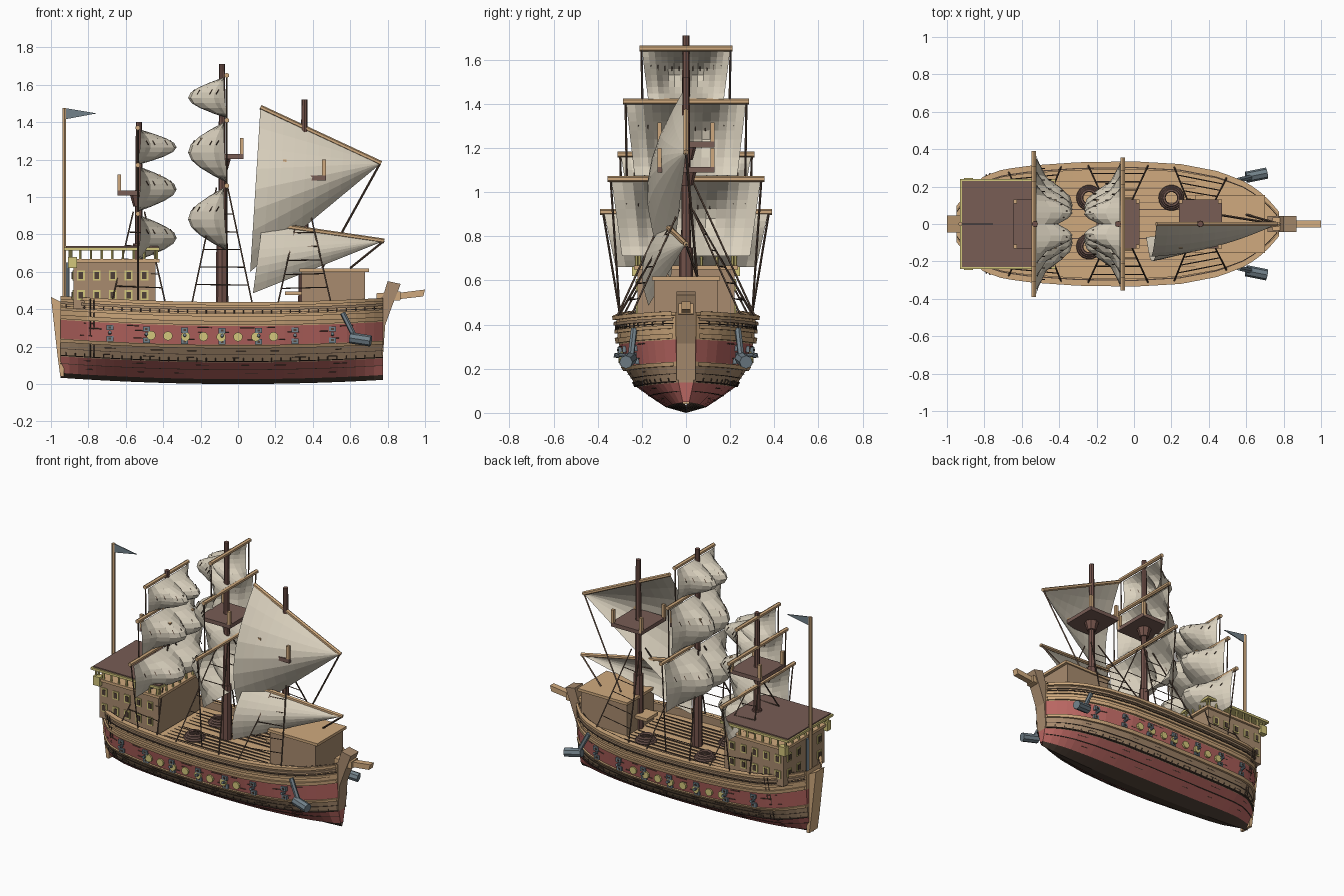
import bpy, bmesh, math, random
from mathutils import Vector, Matrix

if "Cube" in bpy.data.objects:
    bpy.data.objects.remove(bpy.data.objects["Cube"], do_unlink=True)
random.seed(4)


def paint(name, *rgb):
    lin = [((c / 255 + 0.055) / 1.055) ** 2.4 for c in rgb] + [1]
    mat = bpy.data.materials.new(name)
    mat.use_nodes = True
    mat.diffuse_color = lin
    node = mat.node_tree.nodes["Principled BSDF"]
    node.inputs["Base Color"].default_value = lin
    node.inputs["Roughness"].default_value = 0.8
    return mat


LIGHT = paint("light_wood", 208, 170, 126)
BROWN = paint("brown_wood", 168, 139, 110)
ROOF = paint("roof_wood", 120, 93, 85)
MAST = paint("mast_wood", 114, 82, 74)
RED = paint("red_paint", 184, 102, 97)
DARK = paint("dark_tar", 80, 65, 55)
ROPE = paint("rope_brown", 98, 79, 66)
CLOTH = paint("sailcloth", 218, 209, 190)
IRON = paint("iron", 114, 129, 138)
BRASS = paint("brass", 212, 199, 124)


class Part:
    """Collects simple shapes in one mesh object."""

    def __init__(self, name, *mats):
        self.name, self.mats, self.bm = name, mats, bmesh.new()

    def tint(self, verts, m):
        for f in {f for v in verts for f in v.link_faces}:
            f.material_index = m

    def box(self, lo, hi, m=0):
        lo, hi = Vector(lo), Vector(hi)
        mx = Matrix.Translation((lo + hi) / 2) @ Matrix.Diagonal((*(hi - lo), 1))
        self.tint(bmesh.ops.create_cube(self.bm, size=1, matrix=mx)["verts"], m)

    def rod(self, a, b, r, r2=None, n=6, m=0):
        a, b = Vector(a), Vector(b)
        turn = (b - a).to_track_quat("Z", "Y").to_matrix().to_4x4()
        made = bmesh.ops.create_cone(self.bm, cap_ends=True, segments=n, radius1=r,
                                     radius2=r if r2 is None else r2, depth=(b - a).length,
                                     matrix=Matrix.Translation((a + b) / 2) @ turn)
        self.tint(made["verts"], m)

    def grid(self, rows, rule=lambda i, j: 0):
        vs = [[self.bm.verts.new(p) for p in row] for row in rows]
        for i in range(len(vs) - 1):
            for j in range(len(vs[0]) - 1):
                f = self.bm.faces.new((vs[i][j], vs[i + 1][j], vs[i + 1][j + 1], vs[i][j + 1]))
                f.material_index = rule(i, j)
        return vs

    def prism(self, outline, half):
        sides = [[self.bm.verts.new((x, y, z)) for x, z in outline] for y in (-half, half)]
        self.bm.faces.new(sides[0])
        self.bm.faces.new(sides[1][::-1])
        for i in range(len(outline)):
            j = (i + 1) % len(outline)
            self.bm.faces.new((sides[0][i], sides[1][i], sides[1][j], sides[0][j]))

    def done(self, mirror=False):
        bmesh.ops.recalc_face_normals(self.bm, faces=self.bm.faces)
        mesh = bpy.data.meshes.new(self.name)
        self.bm.to_mesh(mesh)
        for mat in self.mats:
            mesh.materials.append(mat)
        ob = bpy.data.objects.new(self.name, mesh)
        bpy.context.collection.objects.link(ob)
        if mirror:
            ob.modifiers.new("both_sides", "MIRROR").use_axis = (False, True, False)


def lerp_table(table, x):
    for (a, p), (b, q) in zip(table, table[1:]):
        if x <= b:
            return p + (q - p) * max(0, x - a) / (b - a)
    return table[-1][1]


# Hull shape: plan half-width along the length, and fullness by height
PLAN = [(-.95, .08), (-.88, .175), (-.8, .25), (-.7, .285), (-.55, .307), (-.3, .325), (0, .33),
        (.25, .315), (.45, .275), (.6, .215), (.7, .14), (.775, .05)]
FULL = [(0, 0), (.026, .28), (.075, .5), (.115, .67), (.19, .82), (.21, .86),
        (.31, .92), (.34, .94), (.435, .96)]
XS = [-.95 + 1.725 * i / 36 for i in range(37)]


def sheer(x):
    return .03 * (x / .9) ** 2


def side(x, z, out=0.0):
    return Vector((x, lerp_table(PLAN, x) * lerp_table(FULL, z) + out, z + sheer(x)))


hull = Part("hull", DARK, RED, BROWN, LIGHT)
bands = [0, 1, 1, 2, 3, 1, 3, 3, 3, 2, 3]
rows = []
for x in XS:
    inner = side(x, .435).y * .92
    rows.append([side(x, z) for z, _ in FULL]
                + [(x, inner, .435 + sheer(x)), (x, inner, .385 + sheer(x)), (x, 0, .385 + sheer(x))])
ring = hull.grid(rows, lambda i, j: bands[j])
for end in (ring[0], ring[-1]):
    for j in range(1, 8):   # end walls, banded like the sides
        a, b = end[j], end[j + 1]
        ca, cb = [hull.bm.verts.new((v.co.x, 0, v.co.z)) for v in (a, b)]
        hull.bm.faces.new((a, b, cb, ca)).material_index = bands[j]
hull.done(mirror=True)

# Raised rails and wales running along both sides
wales = Part("wales", LIGHT, BROWN, DARK)
for z, h, out, m in [(.19, .018, .014, 0), (.315, .022, .014, 0), (.36, .016, .012, 0),
                     (.395, .014, .014, 1), (.42, .018, .018, 0), (.118, .005, .012, 2),
                     (.382, .004, .008, 2), (.155, .003, .004, 2), (.075, .003, .004, 2)]:
    wales.grid([[side(x, z, -.005), side(x, z, out), side(x, z + h, out), side(x, z + h, -.005)]
                for x in XS], lambda i, j: m)
wales.grid([[side(x, .44, -.018), side(x, .44, -.012)] for x in XS], lambda i, j: 2)
for i in range(34):     # short uprights on the lower wale and the bulwark
    x = -.92 + i * .05
    for z in (.118, .375):
        wales.rod(side(x, z, .006), side(x, z + .02, .006), .003, n=4, m=2)
for z in (.055, .1, .14, .175, .235, .275, .3):     # plank joints
    for i in range(6):
        x = -.85 + .25 * i + random.uniform(0, .15)
        wales.rod(side(x, z, .001), side(x + random.uniform(.03, .08), z, .001), .0025, n=4, m=2)
for x in (-.79, -.77):  # side ladder
    wales.rod(side(x, .12, .015), side(x, .43, .02), .004, n=4, m=2)
wales.done(mirror=True)

# Gun ports in pairs and round brass shields
ports = Part("gun_ports", IRON, DARK)
for x in (-.685, -.49, -.285, -.085, .11, .305, .505):
    for z in (.225, .285):
        p = side(x, z)
        ports.box(p - Vector((.019, .02, .014)), p + Vector((.019, .012, .014)))
        ports.box(p + Vector((-.007, 0, -.005)), p + Vector((.007, .016, .005)), 1)
    p = side(x, .255)
    ports.rod(p, p + Vector((0, .035, .005)), .009, n=8)
ports.done(mirror=True)
shields = Part("brass_shields", BRASS)
for x in (-.465, -.375, -.28, -.185, -.09, 0, .095, .19):
    p = side(x, .252)
    shields.rod(p, p + Vector((0, .014, 0)), .025, n=10)
shields.done(mirror=True)

# Stem, bowsprit and sternpost
stem = Part("stem", BROWN)
stem.prism([(.72, .2), (.775, .15), (.787, .315), (.825, .42), (.87, .535), (.80, .55),
            (.775, .47), (.715, .43)], .042)
stem.done()
bowsprit = Part("bowsprit", LIGHT)
bowsprit.prism([(.74, .44), (.87, .448), (.87, .495), (.74, .485)], .034)
bowsprit.prism([(.8, .447), (.99, .468), (1, .505), (.8, .48)], .02)
bowsprit.done()
post = Part("sternpost", LIGHT)
post.prism([(-1, .465), (-.93, .43), (-.93, .04), (-.95, .04), (-.965, .15)], .045)
post.done()

# Anchors hung at the bow
anchor = Part("anchors", IRON)
anchor.rod((.56, .235, .38), (.625, .25, .25), .015, n=6)
anchor.rod((.6, .25, .247), (.71, .272, .23), .03, n=8)
anchor.done(mirror=True)

# Deck seams and coiled ropes
seams = Part("deck_seams", ROPE)
for k in range(1, 7):
    seams.box((-.42, k * .038, .38), (.33, k * .038 + .003, .393))
seams.done(mirror=True)
for cx, cy in ((.2, .14), (-.24, .14), (-.24, -.12)):
    for k in range(3):
        bpy.ops.mesh.primitive_torus_add(location=(cx, cy, .4 + k * .012), major_radius=.06 - k * .01,
                                         minor_radius=.009, major_segments=18, minor_segments=6)
        bpy.context.object.name = "rope_coil"
        bpy.context.object.data.materials.append(ROOF)

# Forward cabin
cabin = Part("forward_cabin", BROWN, LIGHT)
cabin.box((.34, -.145, .33), (.68, .145, .6))
cabin.box((.33, -.155, .6), (.7, .155, .618), 1)
cabin.box((.25, -.06, .475), (.34, .06, .495), 1)
cabin.done()

# Stern cabin with two rows of windows and a gallery under the roof
stern = Part("stern_cabin", BROWN, BRASS, DARK, ROOF, LIGHT)
stern.box((-.88, -.22, .4), (-.44, .22, .655))
stern.box((-.9, -.235, .65), (-.42, .235, .668), 4)
stern.box((-.93, -.24, .715), (-.42, .24, .73), 1)
stern.box((-.92, -.23, .73), (-.425, .23, .738), 3)
for s in (-1, 1):
    for z in (.475, .58):
        for w, h, d, m in ((.021, .027, .006, 1), (.012, .018, .009, 2)):
            for x in (-.84, -.755, -.67, -.585, -.5):
                stern.box((x - w, s * .22 - d, z - h), (x + w, s * .22 + d, z + h), m)
            for y in (.06, .16):
                stern.box((-.88 - d, s * y - w, z - h), (-.88 + d, s * y + w, z + h), m)
    for i in range(9):
        x = -.9 + i * .057
        stern.rod((x, s * .225, .665), (x, s * .225, .718), .007, m=1)
    for i in range(4):
        for x in (-.89, -.435):
            stern.rod((x, s * i * .07, .665), (x, s * i * .07, .718), .007, m=1)
    stern.box((-.91, s * .225 - .02, .62), (-.86, s * .225 + .02, .68), 1)
stern.done()

# Flag and pole
pole = Part("flag_pole", LIGHT, IRON)
pole.rod((-.928, 0, .4), (-.928, 0, 1.475), .011, m=0)
pole.rod((-.91, 0, .42), (-.91, 0, .65), .012, m=1)
pole.done()
flag = Part("flag", IRON)
flag.prism([(-.925, 1.475), (-.755, 1.447), (-.925, 1.415)], .003)
flag.done()

# Masts, crow's nests and shrouds
masts = Part("masts", MAST)
nests = Part("crows_nests", ROOF, LIGHT)
ropes = Part("rigging", ROPE)
yards = Part("yards", LIGHT)
for x, top, nest, spread, hounds in ((-.085, 1.71, 1.215, .16, 1.05), (-.53, 1.4, 1.02, .14, .92),
                                     (.355, 1.52, 1.1, .14, .92)):
    masts.rod((x, 0, .3), (x, 0, .75), .034, .031, n=8)
    masts.rod((x, 0, .75), (x, 0, top), .022, .016, n=8)
    masts.rod((x, 0, nest - .07), (x, 0, nest), .03, .05, n=8)
    nests.box((x - .115, -.13, nest - .012), (x + .115, .13, nest + .014))
    for s in (-1, 1):
        for dx in (-.105, .105):
            nests.box((x + dx - .01, s * .12 - .01, nest), (x + dx + .01, s * .12 + .01, nest + .1), 1)
        feet = [side(x + k * spread, .435) for k in (-1, 1)]
        feet = [Vector((p.x, p.y * s, p.z)) for p in feet]
        heads = [Vector((x + k * .03, s * .03, hounds)) for k in (-1, 1)]
        for a, b in zip(feet, heads):
            ropes.rod(a, b, .0045, n=4)
        for k in range(1, 6):
            ropes.rod(feet[0].lerp(heads[0], k / 6.5), feet[1].lerp(heads[1], k / 6.5), .003, n=4)


# Square sails billow from a yard, fuller on each side of the mast
def square_sail(x, way, z0, z1, w):
    def at(u, v):
        full = .6 * (1 - .95 * u * u) + .45 * math.sin(math.pi * min(1, abs(u) / .7))
        return Vector((x + way * (.015 + .205 * full * math.sin(math.pi * v) - .02 * v),
                       w * .95 * u * (1 - .14 * v), z0 + (z1 - z0) * v))
    sail = Part("square_sail", CLOTH)
    sail.grid([[at(i / 7 - 1, j / 8) for j in range(9)] for i in range(15)])
    sail.done()
    yards.rod((x, -w, z0 + .01), (x, w, z0 + .01), .014, n=6)
    for i in range(-5, 6):      # reef points
        p = at(i / 6, .3)
        ropes.rod(p, p + Vector((way * .015, 0, -.025)), .003, n=4)


MAIN = [(1.64, 1.42, .21), (1.4, 1.075, .285), (1.05, .71, .355)]
MIZZEN = [(1.36, 1.17, .23), (1.16, .92, .31), (.9, .66, .39)]
for x, way, plan in ((-.06, -1, MAIN), (-.535, 1, MIZZEN)):
    for k, (z0, z1, w) in enumerate(plan):
        square_sail(x, way, z0, z1, w)
        for s in (-1, 1):       # braces to the yard below or to the rail
            low = (x, s * w * .94, plan[k + 1][0]) if k < 2 else (x, s * .3, .45)
            ropes.rod((x, s * w * .96, z0), low, .005, n=4)


# Fore-and-aft sails on sloping yards, sheeted out to one side
def slant_sail(aft, fore, clew, belly):
    aft, fore, clew = Vector(aft), Vector(fore), Vector(clew)
    rows = []
    for i in range(11):
        u = i / 10 * .985
        top, low = aft.lerp(fore, u), clew.lerp(fore, u)
        rows.append([top.lerp(low, j / 8) + Vector((0, -belly * math.sin(math.pi * j / 8) * (1 - u * u), 0))
                     for j in range(9)])
    sail = Part("slanted_sail", CLOTH)
    sail.grid(rows)
    sail.done()
    yards.rod(aft, fore, .013, n=6)


slant_sail((.12, 0, 1.48), (.765, 0, 1.18), (.065, -.07, .6), .14)
slant_sail((.13, -.1, .86), (.78, 0, .765), (.08, -.17, .485), .06)
for a, b in (((.76, 0, 1.18), (.45, .05, .62)), ((.78, 0, .765), (.6, .05, .62))):
    ropes.rod(a, b, .006, n=4)
for part in (masts, nests, ropes, yards):
    part.done()
